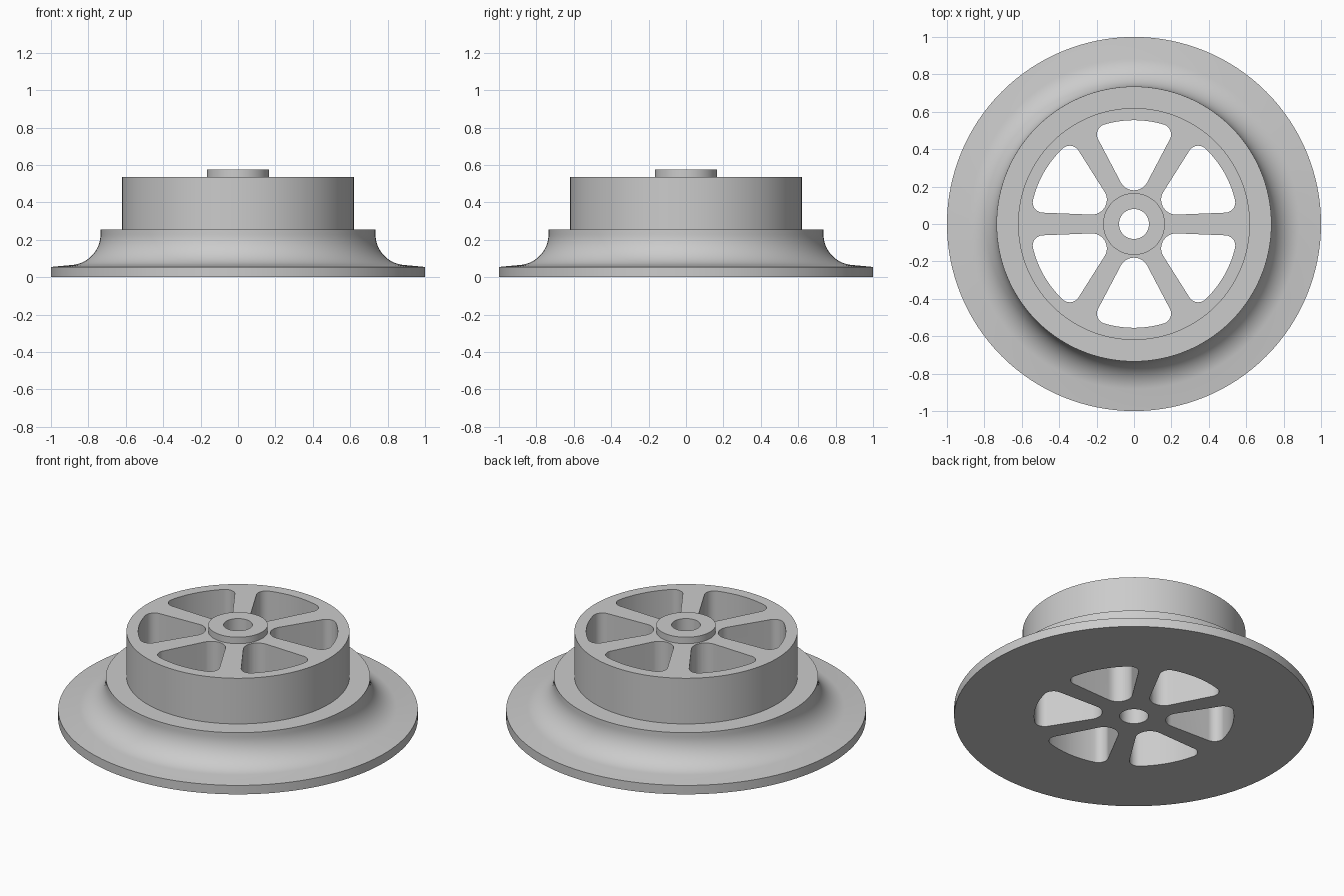
import bpy
import bmesh
from math import sin, cos, pi, radians, sqrt, atan2

cube = bpy.data.objects.get("Cube")
if cube:
    bpy.data.objects.remove(cube, do_unlink=True)

SEGMENTS = 128


def arc(cx, cy, r, a0, a1, n):
    """Points on an arc from angle a0 to a1 (radians)."""
    return [(cx + r * cos(a0 + (a1 - a0) * i / n),
             cy + r * sin(a0 + (a1 - a0) * i / n)) for i in range(n + 1)]


def make_object(name, bm):
    bmesh.ops.recalc_face_normals(bm, faces=bm.faces)
    mesh = bpy.data.meshes.new(name)
    bm.to_mesh(mesh)
    bm.free()
    obj = bpy.data.objects.new(name, mesh)
    bpy.context.collection.objects.link(obj)
    return obj


def lathe(name, profile):
    """Revolve a closed (radius, height) profile about z."""
    bm = bmesh.new()
    rings = []
    for s in range(SEGMENTS):
        a = 2 * pi * s / SEGMENTS
        rings.append([bm.verts.new((r * cos(a), r * sin(a), z)) for r, z in profile])
    for s in range(SEGMENTS):
        p, q = rings[s], rings[(s + 1) % SEGMENTS]
        for i in range(len(profile)):
            j = (i + 1) % len(profile)
            bm.faces.new((p[i], p[j], q[j], q[i]))
    return make_object(name, bm)


def window_outline():
    """Rounded wedge along +x: narrow tip, two corners and an outer arc."""
    half, apex, outer = radians(27.7), 0.088, 0.555
    tip_r, corner_r = 0.08, 0.055
    # Corner centre touches both the straight side and the outer arc
    t = sin(half) / cos(half)
    k = t * apex + corner_r / cos(half)
    a, b, c = 1 + t * t, -2 * t * k, k * k - (outer - corner_r) ** 2
    u = (-b + sqrt(b * b - 4 * a * c)) / (2 * a)
    v = t * u - k
    phi = atan2(v, u)
    side = pi / 2 + half
    pts = arc(apex + tip_r / sin(half), 0, tip_r, side, 2 * pi - side, 14)
    pts += arc(u, -v, corner_r, -side + 2 * half - 2 * half, -phi, 14)
    pts += arc(0, 0, outer, -phi, phi, 14)[1:-1]
    pts += arc(u, v, corner_r, phi, side, 14)
    return pts


# Wheel body: bore, raised hub, rim, shoulder, concave flare and flange
profile = [(0.08, 0), (0.08, 0.575), (0.165, 0.575), (0.165, 0.535),
           (0.62, 0.535), (0.62, 0.255), (0.735, 0.255)]
profile += arc(0.9, 0.23, 0.165, pi, radians(264), 20)
profile += [(1, 0.055), (1, 0)]
wheel = lathe("flanged_wheel", profile)

# Six windows between the spokes
bm = bmesh.new()
outline = window_outline()
for k in range(6):
    a = radians(30 + 60 * k)
    low, high = [[bm.verts.new((x * cos(a) - y * sin(a), x * sin(a) + y * cos(a), z))
                  for x, y in outline] for z in (-0.2, 0.8)]
    bm.faces.new(low)
    bm.faces.new(high)
    for i in range(len(outline)):
        j = (i + 1) % len(outline)
        bm.faces.new((low[i], low[j], high[j], high[i]))
cutter = make_object("window_cutter", bm)
cutter.hide_render = True

cut = wheel.modifiers.new("windows", 'BOOLEAN')
cut.operation = 'DIFFERENCE'
cut.solver = 'EXACT'
cut.object = cutter

bpy.ops.object.select_all(action='DESELECT')
wheel.select_set(True)
bpy.context.view_layer.objects.active = wheel
bpy.ops.object.modifier_apply(modifier=cut.name)
bpy.data.objects.remove(cutter, do_unlink=True)

# Single grey finish
grey = bpy.data.materials.new("light_grey")
grey.use_nodes = True
colour = (0.6, 0.6, 0.6, 1)
grey.diffuse_color = colour
grey.node_tree.nodes["Principled BSDF"].inputs["Base Color"].default_value = colour
wheel.data.materials.clear()
wheel.data.materials.append(grey)

bpy.ops.object.shade_smooth_by_angle(angle=radians(30))
